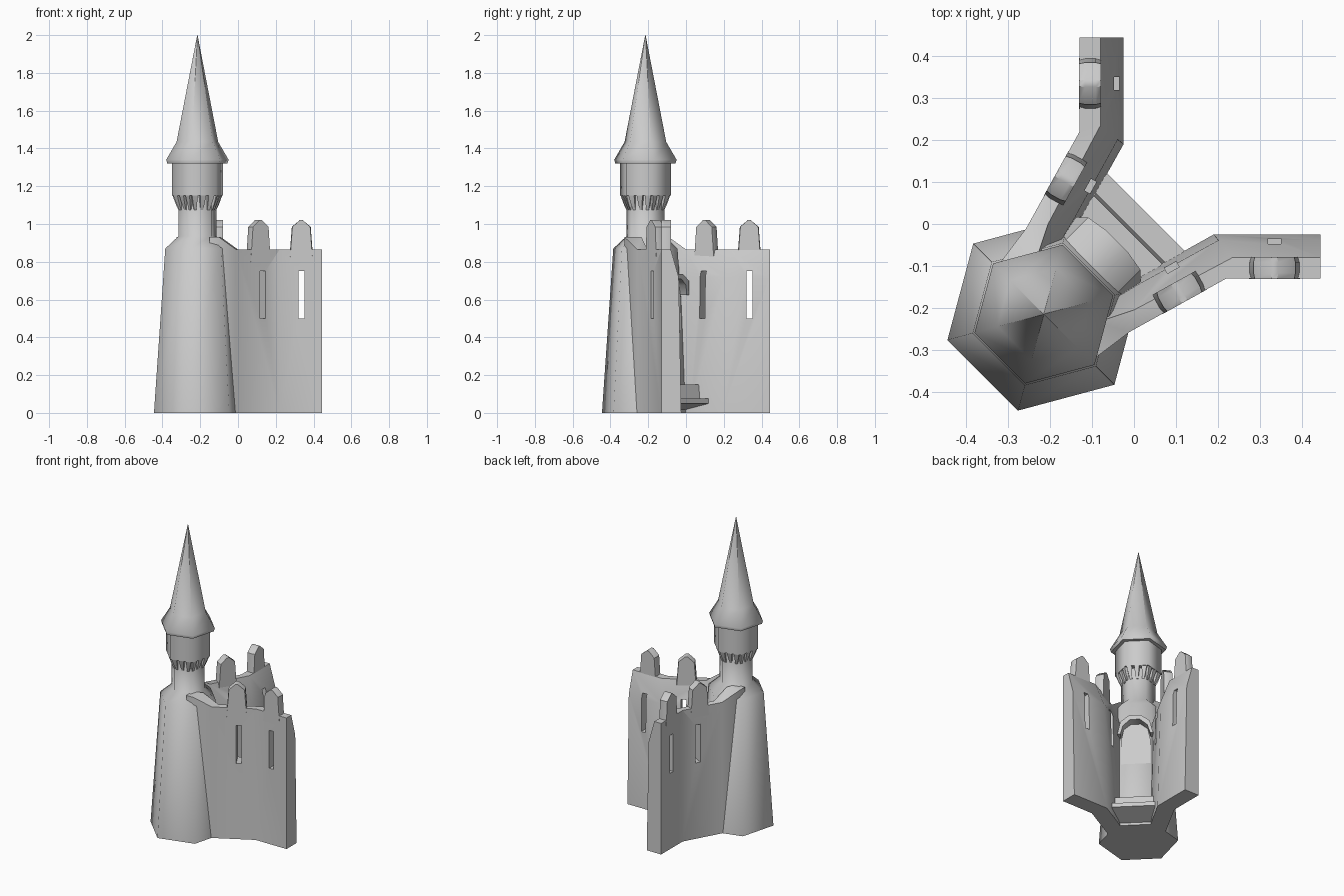
import bpy, math
from math import sin, cos, pi, radians
from mathutils import Vector, Matrix

if "Cube" in bpy.data.objects:
    bpy.data.objects.remove(bpy.data.objects["Cube"])

C = -0.215                      # tower centre, on the x = y diagonal
AT_TOWER = Matrix.Translation((C, C, 0))
DIAG = Matrix.Rotation(pi / 4, 4, 'Z')   # local x points out through the door
SWAP = Matrix(((0, 1, 0, 0), (1, 0, 0, 0), (0, 0, 1, 0), (0, 0, 0, 1)))


def finish(ob, angle=40):
    bpy.ops.object.select_all(action='DESELECT')
    ob.select_set(True)
    bpy.context.view_layer.objects.active = ob
    bpy.ops.object.mode_set(mode='EDIT')
    bpy.ops.mesh.select_all(action='SELECT')
    bpy.ops.mesh.normals_make_consistent(inside=False)
    bpy.ops.object.mode_set(mode='OBJECT')
    bpy.ops.object.shade_smooth_by_angle(angle=radians(angle))


def loft(name, rings, mat=Matrix(), angle=40):
    """Join equal-length closed rings into a capped solid."""
    n = len(rings[0])
    verts = [mat @ Vector(p) for r in rings for p in r]
    faces = [(i * n + j, i * n + (j + 1) % n, (i + 1) * n + (j + 1) % n, (i + 1) * n + j)
             for i in range(len(rings) - 1) for j in range(n)]
    faces += [tuple(range(n))[::-1], tuple(range((len(rings) - 1) * n, len(rings) * n))]
    me = bpy.data.meshes.new(name)
    me.from_pydata(verts, [], faces)
    ob = bpy.data.objects.new(name, me)
    bpy.context.collection.objects.link(ob)
    finish(ob, angle)
    return ob


def hexagon(r, z):
    return [(r * cos(radians(15 + 60 * k)), r * sin(radians(15 + 60 * k)), z) for k in range(6)]


def prism(name, outline, x0, x1, mat=Matrix(), angle=40):
    """Extrude a (y, z) outline along x."""
    return loft(name, [[(x, y, z) for y, z in outline] for x in (x0, x1)], mat, angle)


def cut(ob, cutter):
    mod = ob.modifiers.new('cut', 'BOOLEAN')
    mod.operation, mod.solver, mod.object = 'DIFFERENCE', 'EXACT', cutter
    bpy.context.view_layer.objects.active = ob
    bpy.ops.object.modifier_apply(modifier=mod.name)
    bpy.data.objects.remove(cutter)


# Hexagonal tower: tapered body, shoulder, neck, drum and roof
loft('tower_body', [hexagon(r, z) for r, z in
     ((.238, 0), (.176, .87), (.104, .935), (.104, 1.16))], AT_TOWER, 62)
loft('tower_drum', [hexagon(r, z) for r, z in ((.14, 1.15), (.14, 1.33))], AT_TOWER, 62)
loft('roof', [hexagon(r, z) for r, z in
     ((.165, 1.32), (.171, 1.34), (.114, 1.435), (.001, 2.0))], AT_TOWER, 62)

# Corbels under the drum, three to a side
for side in range(6):
    turn = AT_TOWER @ Matrix.Rotation(radians(45 + 60 * side), 4, 'Z')
    for k in (-1, 0, 1):
        rings = []
        for z, out, w in ((1.075, .093, .007), (1.11, .107, .011), (1.155, .121, .016)):
            y = k * (.036 + (out - .093) * .35)
            rings.append([(.08, y - w, z), (out, y - w, z), (out, y + w, z), (.08, y + w, z)])
        loft('corbel', rings, turn)

# Bent curtain wall stations: outer xy, inner top xy, inner foot xy, top height
STATIONS = [
    ((.445, -.13), (.445, -.08), (.445, -.025), .865),
    ((.22, -.13), (.235, -.08), (.19, -.025), .865),
    ((-.01, -.257), (.0, -.205), (.02, -.12), .865),
    ((-.10, -.325), (-.09, -.235), (-.10, -.20), .93),
    ((-.15, -.325), (-.15, -.26), (-.15, -.22), .93)]
BEND = radians(29)
SPOTS = [(.335, -.105, .335, -.08, 0), (.108, -.163, .113, -.145, BEND)]
SLIT = [(-.2, .5), (.2, .5), (.2, .75), (-.2, .75)]
MERLON = [(-.064, .80), (-.058, .88), (-.05, .985), (-.008, 1.02),
          (.008, 1.02), (.05, .985), (.058, .88), (.064, .80)]

for side, mirror in (('right', Matrix()), ('back', SWAP)):
    rings = []
    for o, t, f, h in STATIONS:
        mid = [f[i] * .75 + t[i] * .25 for i in (0, 1)]
        rings.append([(*o, 0), (*o, h), (*t, h), (*mid, .72), (*f, 0)])
    wall = loft('curtain_wall_' + side, rings, mirror)
    for mx, my, sx, sy, a in SPOTS:
        # arrow slit through the wall
        place = mirror @ Matrix.Translation((sx, sy, 0)) @ Matrix.Rotation(a, 4, 'Z')
        cut(wall, prism('slit_cutter', SLIT, -.016, .016, place))
        # pointed merlon above it
        place = mirror @ Matrix.Translation((mx, my, 0)) @ Matrix.Rotation(a, 4, 'Z')
        loft('merlon', [[(x * s, y, z) for x, z in MERLON]
                        for y, s in ((-.026, .94), (-.012, 1), (.014, 1), (.026, .94))], place)
    finish(wall)

# Arched hood over the inner doorway
ARCH = [(-.108, .625), (-.088, .70), (-.035, .735), (.035, .735), (.088, .70), (.108, .625)]
hood = ARCH + [(y * .83, z - (.0 if z < .65 else .025)) for y, z in reversed(ARCH)]
loft('door_hood', [[(-.18, y, z) for y, z in hood],
                   [(-.085 + max(0, z - .625) * .25, y, z) for y, z in hood]], DIAG)

# Flat door jambs and door leaf standing in the sloping tower face
leaf = [(-.088, 0)] + [(y * .81, z - .02) for y, z in ARCH] + [(.088, 0)]
prism('door', leaf, -.2, -.125, DIAG)

# Doorstep: two treads bridging the walls
for name, x_top, x_foot, w, z0, z1 in (('upper_step', -.02, -.01, .115, .06, .15),
                                       ('lower_step', .04, .04, .13, .05, .077)):
    loft(name, [[(-.17, y, 0), (x_foot, y, z0), (x_top, y, z1), (-.17, y, z1)]
                for y in (-w, w)], DIAG)
